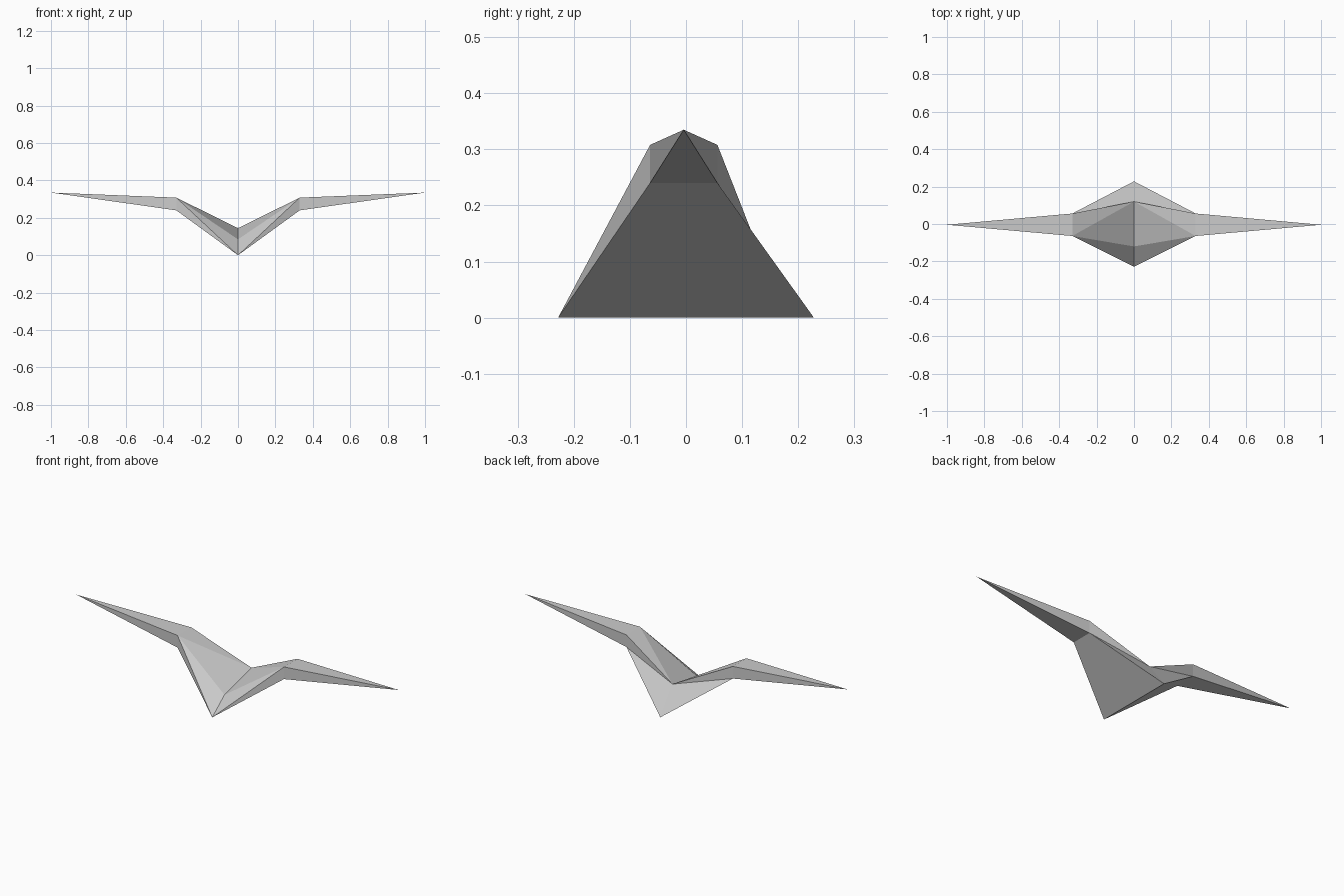
import bpy, bmesh

cube = bpy.data.objects.get("Cube")
if cube:
    bpy.data.objects.remove(cube, do_unlink=True)

# Plain grey finish
grey = bpy.data.materials.new("light_grey")
grey.use_nodes = True
colour = (0.6, 0.6, 0.6, 1)
grey.diffuse_color = colour
grey.node_tree.nodes["Principled BSDF"].inputs["Base Color"].default_value = colour

# Sections run front bottom, front top, back top, back bottom as (y, z)
root_section = [(-0.228, 0), (-0.12, 0.085), (0.12, 0.145), (0.228, 0)]
elbow_section = [(-0.064, 0.24), (-0.064, 0.308), (0.056, 0.308), (0.056, 0.24)]

bm = bmesh.new()
root = [bm.verts.new((0, y, z)) for y, z in root_section]


def add_wing(side):
    """Loft the inner wing from the shared root, then close it to a point."""
    elbow = [bm.verts.new((side * 0.33, y, z)) for y, z in elbow_section]
    tip = bm.verts.new((side, -0.004, 0.335))
    for i in range(4):
        j = (i + 1) % 4
        # The front panel folds the opposite way from the others
        if i == 0:
            faces = [(root[i], root[j], elbow[j]), (root[i], elbow[j], elbow[i])]
        else:
            faces = [(root[i], root[j], elbow[i]), (root[j], elbow[j], elbow[i])]
        if i == 2:
            faces = [(root[i], root[j], elbow[j]), (root[i], elbow[j], elbow[i])]
        for face in faces + [(elbow[i], elbow[j], tip)]:
            bm.faces.new(face)


for side in (-1, 1):
    add_wing(side)

bmesh.ops.recalc_face_normals(bm, faces=bm.faces)
mesh = bpy.data.meshes.new("folded_wings")
bm.to_mesh(mesh)
bm.free()
mesh.materials.append(grey)
wings = bpy.data.objects.new("folded_wings", mesh)
bpy.context.collection.objects.link(wings)
